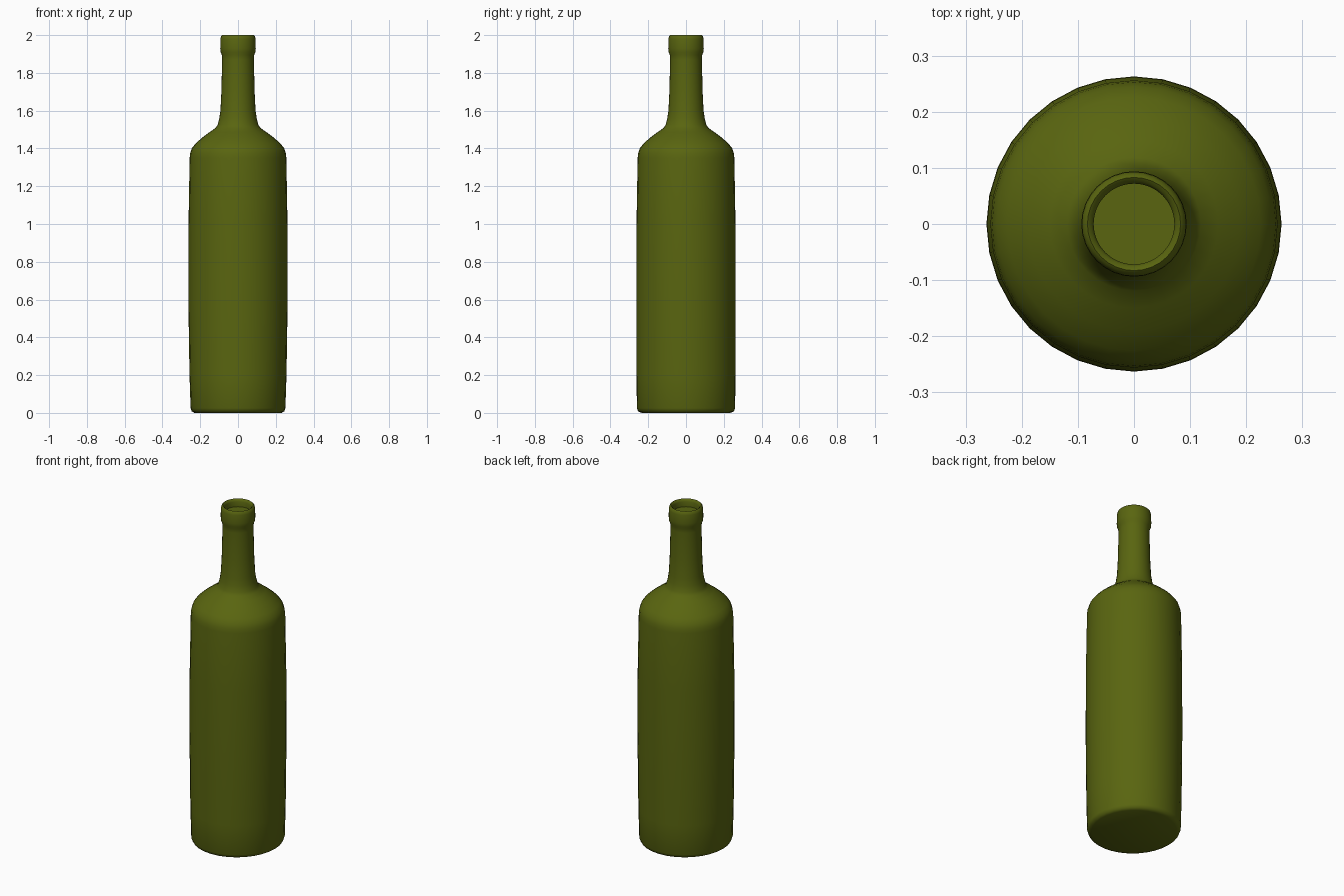
import bpy, bmesh, math

if "Cube" in bpy.data.objects:
    bpy.data.objects.remove(bpy.data.objects["Cube"])

SIDES = 32

# Outer profile from base to lip, then into the shallow mouth: (radius, z, x_scale)
profile = [
    (0.235, 0.0, 0.98), (0.253, 0.008, 0.97), (0.26, 0.025, 0.965),
    (0.262, 0.2, 0.98), (0.263, 0.6, 1.0), (0.262, 1.0, 1.0), (0.256, 1.35, 1.0),
    (0.253, 1.375, 1.0), (0.245, 1.4, 1.0), (0.226, 1.425, 1.0), (0.19, 1.457, 1.0),
    (0.15, 1.487, 1.0), (0.119, 1.508, 1.0), (0.108, 1.525, 1.0), (0.099, 1.56, 1.0),
    (0.093, 1.6, 1.0), (0.088, 1.7, 1.0), (0.084, 1.87, 1.0), (0.086, 1.895, 1.0),
    (0.092, 1.91, 1.0), (0.094, 1.93, 1.0), (0.093, 1.98, 1.0), (0.089, 1.995, 1.0),
    (0.083, 2.0, 1.0), (0.076, 1.995, 1.0), (0.072, 1.985, 1.0), (0.072, 1.955, 1.0),
]

# Bottle: lathed rings with a closed base and mouth floor
bm = bmesh.new()
rings = []
for r, z, sx in profile:
    rings.append([bm.verts.new((r * sx * math.cos(a), r * math.sin(a), z))
                  for a in (2 * math.pi * i / SIDES for i in range(SIDES))])
for low, high in zip(rings, rings[1:]):
    for i in range(SIDES):
        j = (i + 1) % SIDES
        bm.faces.new((low[i], low[j], high[j], high[i]))
bm.faces.new(rings[0][::-1])
bm.faces.new(rings[-1])
mesh = bpy.data.meshes.new("bottle")
bm.to_mesh(mesh)
bm.free()
bottle = bpy.data.objects.new("bottle", mesh)
bpy.context.collection.objects.link(bottle)

# Olive green glass
glass = bpy.data.materials.new("green_glass")
glass.diffuse_color = (0.10, 0.13, 0.005, 1)
glass.use_nodes = True
glass.node_tree.nodes["Principled BSDF"].inputs["Base Color"].default_value = glass.diffuse_color
mesh.materials.append(glass)

# Smooth shading with crisp base and mouth edges
bpy.context.view_layer.objects.active = bottle
bottle.select_set(True)
bpy.ops.object.shade_smooth_by_angle(angle=math.radians(50))
